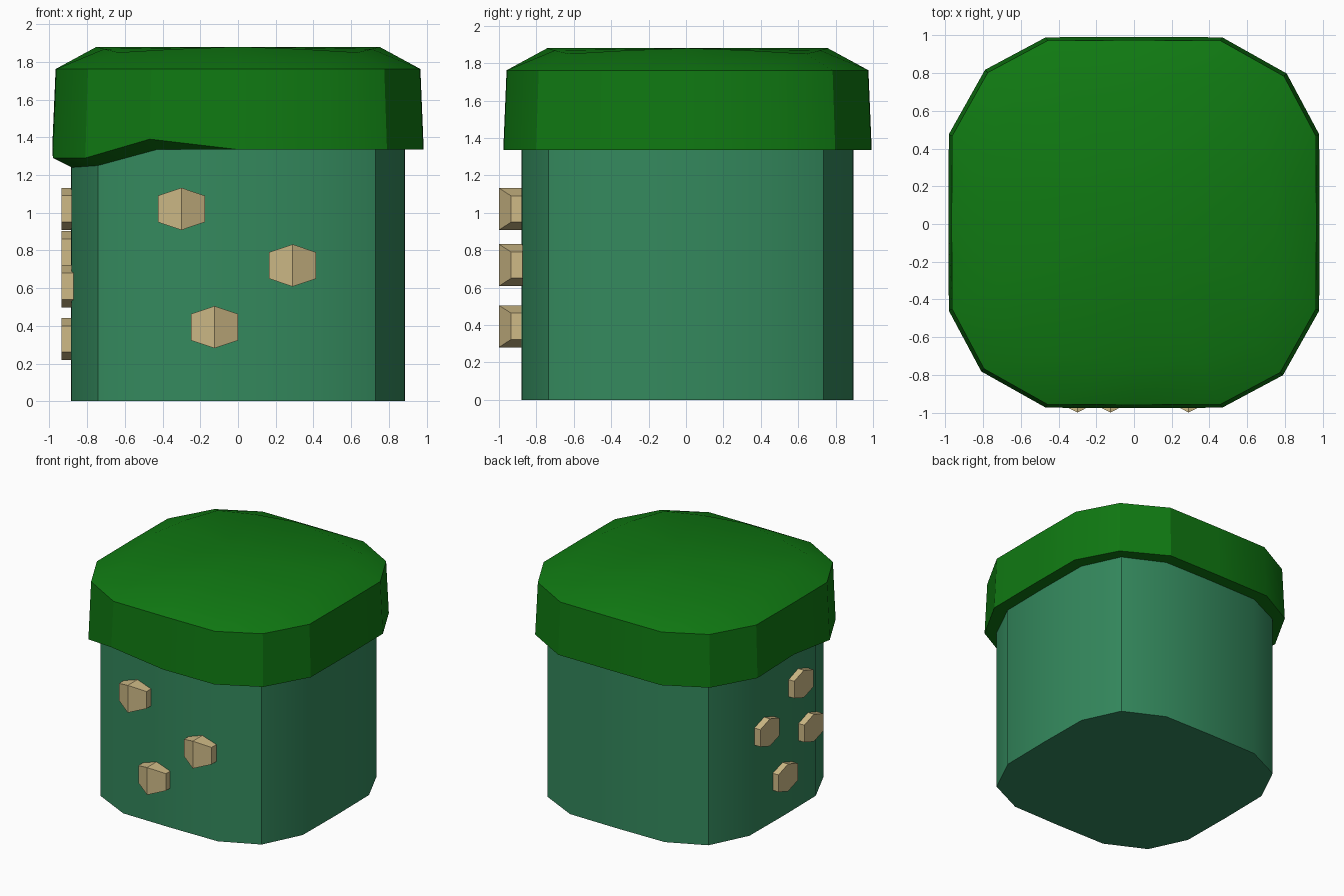
import bpy, bmesh, math

if "Cube" in bpy.data.objects:
    bpy.data.objects.remove(bpy.data.objects["Cube"])

YC = 0.008  # slight offset so the front nubs balance the depth


def material(name, rgb):
    m = bpy.data.materials.new(name)
    m.diffuse_color = (*rgb, 1)
    m.use_nodes = True
    m.node_tree.nodes["Principled BSDF"].inputs["Base Color"].default_value = m.diffuse_color
    return m


GREEN = material("cap_green", (0.005, 0.19, 0.006))
TEAL = material("body_teal", (0.034, 0.25, 0.11))
SAND = material("nub_sand", (0.62, 0.49, 0.24))


def finish(bm, name, mat, angle=None):
    bmesh.ops.recalc_face_normals(bm, faces=bm.faces)
    me = bpy.data.meshes.new(name)
    bm.to_mesh(me)
    bm.free()
    me.materials.append(mat)
    ob = bpy.data.objects.new(name, me)
    bpy.context.collection.objects.link(ob)
    if angle:
        bpy.ops.object.select_all(action='DESELECT')
        ob.select_set(True)
        bpy.context.view_layer.objects.active = ob
        bpy.ops.object.shade_smooth_by_angle(angle=math.radians(angle))
    return ob


def ring16(quarter):
    """Rotate a four-point quarter outline into a closed 16-point one."""
    pts = []
    for k in range(4):
        for x, y in quarter:
            for _ in range(k):
                x, y = -y, x
            pts.append((x, y))
    return pts


def loop(bm, pts, zs):
    return [bm.verts.new((x, y + YC, z)) for (x, y), z in zip(pts, zs)]


def bridge(bm, a, b):
    n = len(a)
    for i in range(n):
        bm.faces.new((a[i], a[(i + 1) % n], b[(i + 1) % n], b[i]))


# Outlines start at +x and run anticlockwise
body_pts = ring16([(0.887, 0), (0.882, 0.43), (0.742, 0.728), (0.43, 0.882)])
cap_pts = ring16([(0.985, 0), (0.982, 0.468), (0.81, 0.79), (0.468, 0.982)])
rim_pts = [(x * 0.982, y * 0.982) for x, y in cap_pts]
top_pts = ring16([(0.75, 0), (0.71, 0.33), (0.635, 0.635), (0.33, 0.71)])

# Body: rounded-square column
bm = bmesh.new()
low = loop(bm, body_pts, [0] * 16)
high = loop(bm, body_pts, [1.335] * 16)
bridge(bm, low, high)
bm.faces.new(low)
finish(bm, "body", TEAL, 30)

# Cap: overhanging lid whose lower edge sags at the front left corner
outer_z = [1.335] * 16
inner_z = [1.335] * 16
for i, z in {8: 1.35, 9: 1.29, 10: 1.29, 11: 1.39}.items():
    outer_z[i] = z
for i, z in {9: 1.24, 10: 1.25}.items():
    inner_z[i] = z
bm = bmesh.new()
inner = loop(bm, body_pts, inner_z)
outer = loop(bm, cap_pts, outer_z)
rim = loop(bm, rim_pts, [1.762] * 16)
top = loop(bm, top_pts, [1.88, 1.868, 1.85, 1.868] * 4)
bridge(bm, inner, outer)
bridge(bm, outer, rim)
bridge(bm, rim, top)
centre = bm.verts.new((0, YC, 1.88))
for i in range(16):
    bm.faces.new((top[i], top[(i + 1) % 16], centre))
finish(bm, "cap", GREEN, 28)


# Nubs: short hexagonal studs, optionally with a vertical ridge down the face
def nub(name, u, z, to_world, base, side, ridge):
    hexagon = [(0, 0.112), (0.125, 0.07), (0.125, -0.07),
               (0, -0.112), (-0.125, -0.07), (-0.125, 0.07)]
    bm = bmesh.new()
    back = [bm.verts.new(to_world(u + a, base, z + b)) for a, b in hexagon]
    front = [bm.verts.new(to_world(u + a, side if a else ridge, z + b))
             for a, b in hexagon]
    bridge(bm, back, front)
    bm.faces.new((front[0], front[1], front[2], front[3]))
    bm.faces.new((front[3], front[4], front[5], front[0]))
    bm.faces.new(back)
    finish(bm, name, SAND)


for i, (x, z) in enumerate([(-0.30, 1.02), (0.29, 0.72), (-0.125, 0.393)]):
    nub(f"front_nub_{i + 1}", x, z, lambda u, d, h: (u, -d, h), 0.86, 0.935, 1.0)
for i, (y, z) in enumerate([(-0.19, 1.02), (0.25, 0.79), (-0.32, 0.61), (0.015, 0.33)]):
    nub(f"side_nub_{i + 1}", y, z, lambda u, d, h: (-d, u, h), 0.87, 0.937, 0.937)
